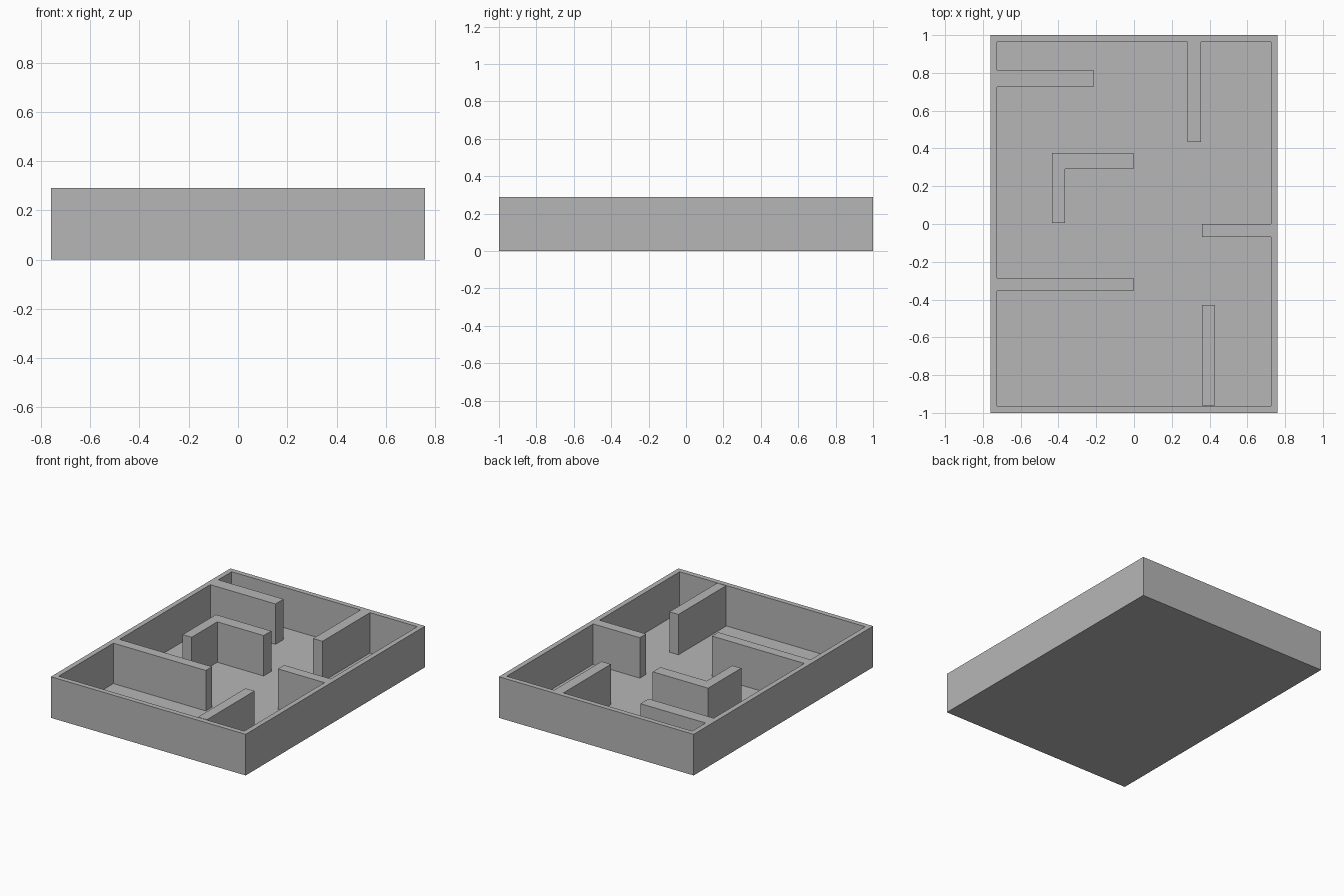
import bpy
import bmesh
from mathutils import Vector

default = bpy.data.objects.get("Cube")
if default:
    bpy.data.objects.remove(default, do_unlink=True)

HALF_X, HALF_Y, TOP = 0.76, 1.0, 0.29
RIM, FLOOR = 0.036, 0.005
IN_X, IN_Y = HALF_X - RIM, HALF_Y - RIM

grey = bpy.data.materials.new("plain grey")
grey.use_nodes = True
colour = (0.47, 0.47, 0.47, 1)
grey.diffuse_color = colour
grey.node_tree.nodes["Principled BSDF"].inputs["Base Color"].default_value = colour


def add_object(name, bm):
    bmesh.ops.recalc_face_normals(bm, faces=bm.faces)
    mesh = bpy.data.meshes.new(name)
    bm.to_mesh(mesh)
    bm.free()
    mesh.materials.append(grey)
    bpy.context.collection.objects.link(bpy.data.objects.new(name, mesh))


def extruded(outline, bottom):
    """Prism from a flat outline up to the rim height; returns its top face."""
    bm = bmesh.new()
    base = bm.faces.new([bm.verts.new((x, y, bottom)) for x, y in outline])
    result = bmesh.ops.extrude_face_region(bm, geom=[base], use_keep_orig=True)
    verts = [g for g in result["geom"] if isinstance(g, bmesh.types.BMVert)]
    bmesh.ops.translate(bm, verts=verts, vec=Vector((0, 0, TOP - bottom)))
    bmesh.ops.recalc_face_normals(bm, faces=bm.faces)
    top = max(bm.faces, key=lambda f: f.calc_center_median().z)
    return bm, top


def rectangle(x0, x1, y0, y1):
    return [(x0, y0), (x1, y0), (x1, y1), (x0, y1)]


# Open tray: outer walls and thin floor
tray, top_face = extruded(rectangle(-HALF_X, HALF_X, -HALF_Y, HALF_Y), 0)
bmesh.ops.inset_region(tray, faces=[top_face], thickness=RIM, use_even_offset=True)
result = bmesh.ops.extrude_face_region(tray, geom=[top_face])
moved = [g for g in result["geom"] if isinstance(g, bmesh.types.BMVert)]
bmesh.ops.translate(tray, verts=moved, vec=Vector((0, 0, FLOOR - TOP)))
if top_face.is_valid:
    bmesh.ops.delete(tray, geom=[top_face], context="FACES_ONLY")
add_object("outer_walls_and_floor", tray)

# Straight partitions
partitions = {
    "back_right_partition": (-IN_X, -0.215, 0.725, 0.815),
    "back_left_partition": (0.282, 0.355, 0.435, IN_Y),
    "middle_left_partition": (0.36, IN_X, -0.07, 0.0),
    "front_right_partition": (-IN_X, -0.003, -0.355, -0.285),
    "front_left_partition": (0.36, 0.43, -0.96, -0.43),
}
for name, bounds in partitions.items():
    add_object(name, extruded(rectangle(*bounds), FLOOR)[0])

# Freestanding corner partition
corner = [(-0.435, 0.005), (-0.365, 0.005), (-0.365, 0.29),
          (-0.003, 0.29), (-0.003, 0.375), (-0.435, 0.375)]
add_object("corner_partition", extruded(corner, FLOOR)[0])
